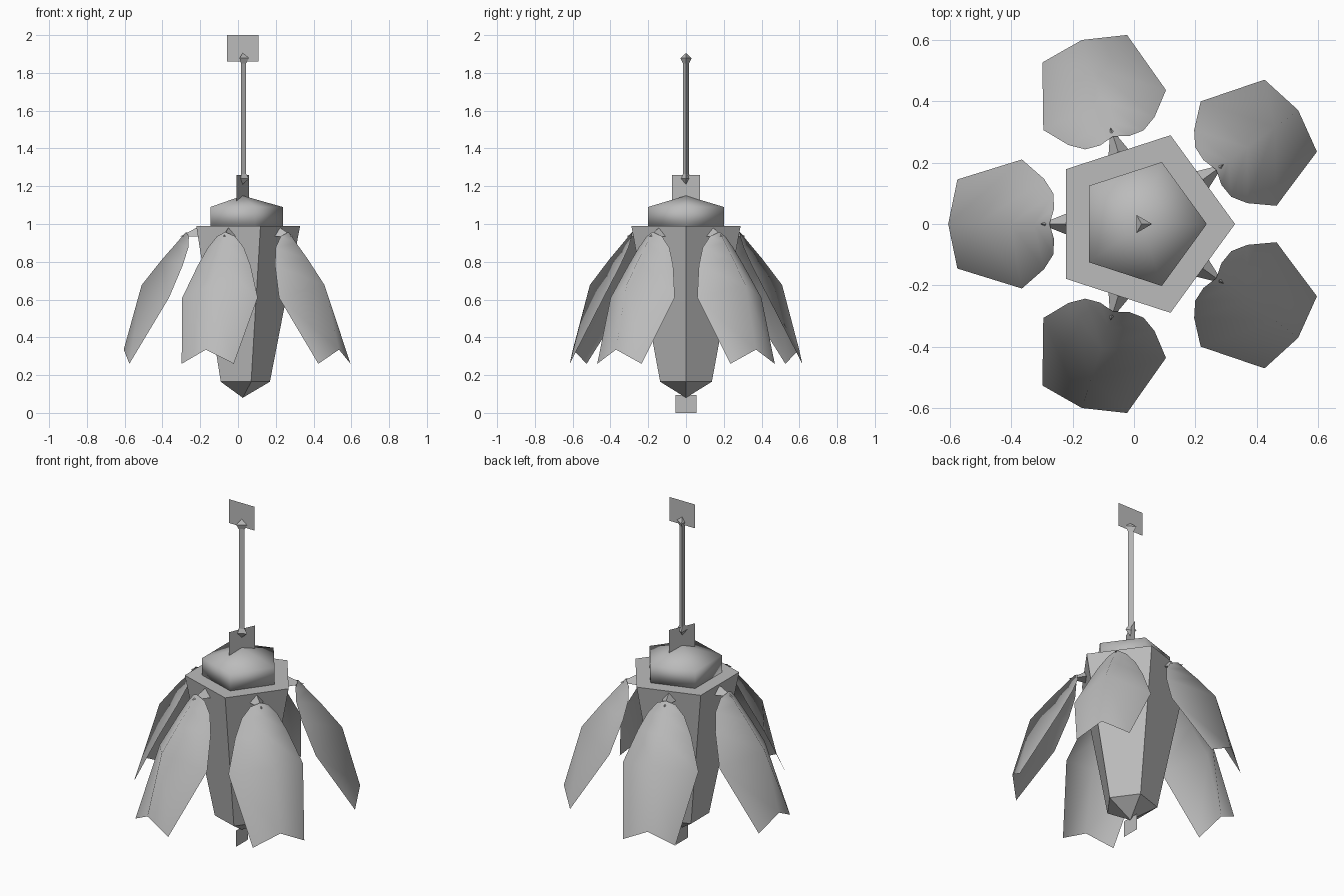
import bpy, bmesh, math
from mathutils import Matrix, Vector

if "Cube" in bpy.data.objects:
    bpy.data.objects.remove(bpy.data.objects["Cube"])

AXIS = Vector((0.025, 0, 0))  # centre line of the hanging lamp

grey = bpy.data.materials.new("plain_grey")
grey.use_nodes = True
GREY = (0.5, 0.5, 0.5, 1)
grey.diffuse_color = GREY
grey.node_tree.nodes["Principled BSDF"].inputs["Base Color"].default_value = GREY


def finish(name, bm, smooth=False, solid=True):
    if solid:
        bmesh.ops.recalc_face_normals(bm, faces=bm.faces)
    mesh = bpy.data.meshes.new(name)
    bm.to_mesh(mesh)
    bm.free()
    for p in mesh.polygons:
        p.use_smooth = smooth
    mesh.materials.append(grey)
    obj = bpy.data.objects.new(name, mesh)
    obj.location = AXIS
    bpy.context.collection.objects.link(obj)
    return obj


def turned(name, sides, profile, smooth=False):
    """Lathe a (radius, height) profile with few sides; zero radius is a point."""
    bm = bmesh.new()
    rings = []
    for r, z in profile:
        count = sides if r else 1
        rings.append([bm.verts.new((r * math.cos(math.tau * i / sides),
                                    r * math.sin(math.tau * i / sides), z))
                      for i in range(count)])
    for a, b in zip(rings, rings[1:]):
        for i in range(sides):
            j = (i + 1) % sides
            quad = [a[i % len(a)], a[j % len(a)], b[j % len(b)], b[i % len(b)]]
            bm.faces.new(list(dict.fromkeys(quad)))
    for ring in (rings[0], rings[-1]):
        if len(ring) > 1:
            bm.faces.new(ring)
    return finish(name, bm, smooth)


def plate(name, width, low, high, angle):
    """Upright single-sided sheet turned about the centre line."""
    bm = bmesh.new()
    h = width / 2
    bm.faces.new([bm.verts.new(v) for v in
                  ((-h, 0, low), (h, 0, low), (h, 0, high), (-h, 0, high))])
    obj = finish(name, bm, solid=False)
    obj.rotation_euler.z = angle
    return obj


# Pentagonal core, its pointed base and the domed cap
turned("lamp_body", 5, [(0.144, 0.165), (0.304, 0.99)])
turned("base_point", 5, [(0, 0.08), (0.144, 0.165)])
turned("cap", 5, [(0.212, 0.985), (0.212, 1.09), (0, 1.15)], smooth=True)

# Three-sided hanging rod with flared ends
turned("hanging_rod", 3, [(0, 1.21), (0.034, 1.24), (0.018, 1.265),
                          (0.018, 1.85), (0.034, 1.878), (0, 1.905)])

# Flat loops at the top, the cap and the base
plate("top_loop", 0.165, 1.86, 2.0, 0)
plate("cap_loop", 0.163, 1.12, 1.26, math.radians(66.6))
plate("base_loop", 0.11, 0, 0.095, math.radians(90))

# Petal rows: edge radius, edge half width, edge height, middle radius, middle height
ROWS = [(0.285, 0.05, 0.935, 0.3, 0.958),
        (0.288, 0.1, 0.875, 0.35, 0.9),
        (0.318, 0.147, 0.78, 0.425, 0.815),
        (0.39, 0.21, 0.61, 0.535, 0.677),
        (0.6, 0.145, 0.26, 0.63, 0.335)]

for n in range(5):
    angle = math.radians(36 + 72 * n)

    # Drooping petal with a notched lower edge
    bm = bmesh.new()
    grid = [[bm.verts.new(v) for v in ((er, -t, ez), (mr, 0, mz), (er, t, ez))]
            for er, t, ez, mr, mz in ROWS]
    for a, b in zip(grid, grid[1:]):
        for i in range(2):
            bm.faces.new((a[i], b[i], b[i + 1], a[i + 1]))
    finish(f"petal_{n + 1}", bm, smooth=True, solid=False).rotation_euler.z = angle

    # Spike that carries the petal
    bm = bmesh.new()
    base = [bm.verts.new(v) for v in
            ((0.235, -0.038, 0.935), (0.235, 0.038, 0.935), (0.235, 0, 0.985))]
    tip = bm.verts.new((0.33, 0, 0.935))
    bm.faces.new(base)
    for i in range(3):
        bm.faces.new((base[i], base[(i + 1) % 3], tip))
    finish(f"petal_spike_{n + 1}", bm).rotation_euler.z = angle
